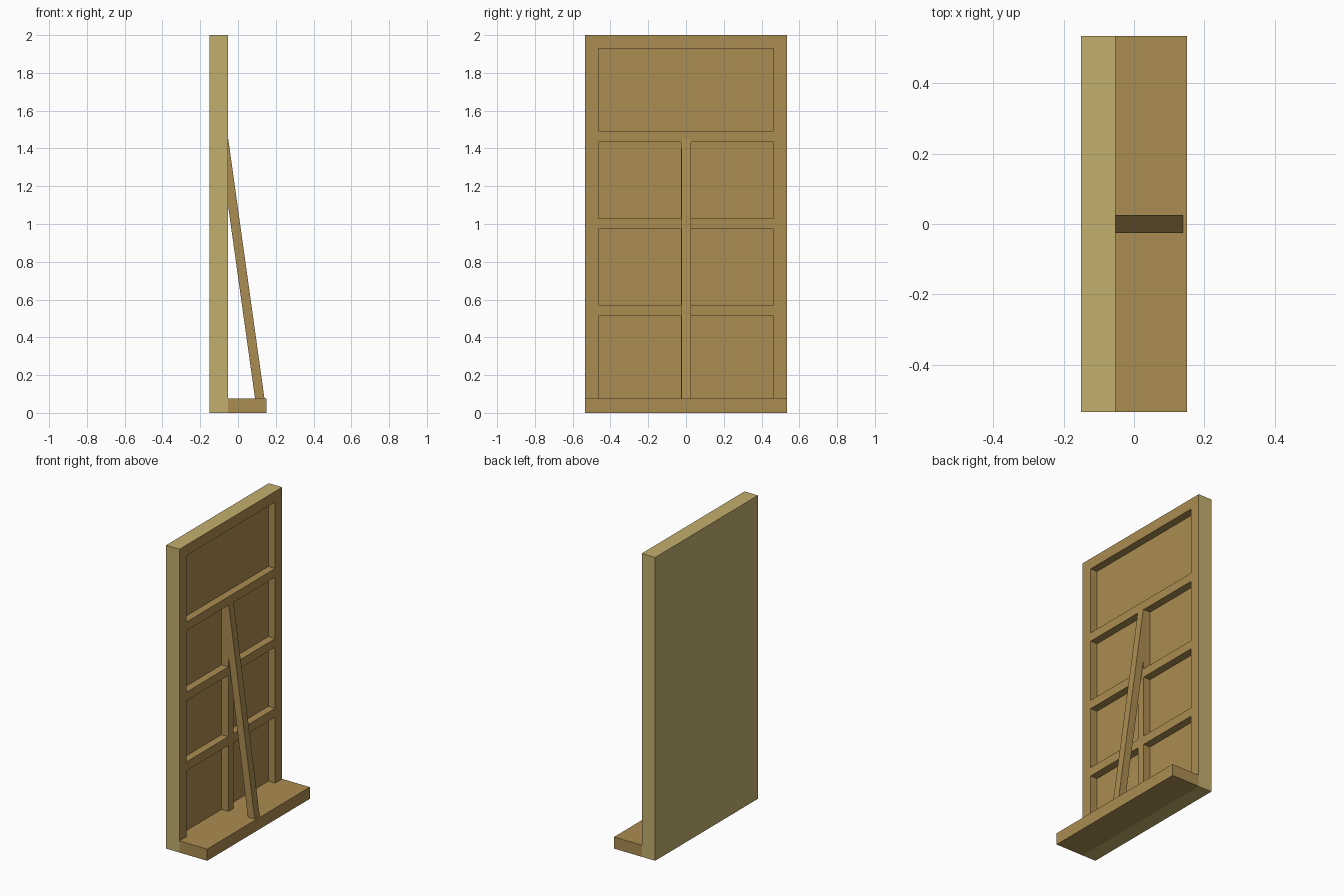
import bpy, bmesh

if "Cube" in bpy.data.objects:
    bpy.data.objects.remove(bpy.data.objects["Cube"])


def material(name, rgb):
    m = bpy.data.materials.new(name)
    m.diffuse_color = (*rgb, 1)
    m.use_nodes = True
    m.node_tree.nodes["Principled BSDF"].inputs["Base Color"].default_value = m.diffuse_color
    return m


pale = material("pale wood", (0.54, 0.43, 0.155))
brown = material("brown wood", (0.41, 0.265, 0.082))


def finish(name, bm, *mats):
    bmesh.ops.recalc_face_normals(bm, faces=bm.faces)
    mesh = bpy.data.meshes.new(name)
    bm.to_mesh(mesh)
    bm.free()
    for m in mats:
        mesh.materials.append(m)
    ob = bpy.data.objects.new(name, mesh)
    bpy.context.collection.objects.link(ob)
    return ob


def add_box(bm, lo, hi):
    verts = bmesh.ops.create_cube(bm, size=1)["verts"]
    for v in verts:
        v.co = [(a + b) / 2 + c * (b - a) for a, b, c in zip(lo, hi, v.co)]


X_BACK, X_FACE, X_FRONT = -0.15, -0.052, 0.15
HALF, BASE_H, RECESS = 0.535, 0.077, 0.05

# Upright panel
bm = bmesh.new()
add_box(bm, (X_BACK, -HALF, 0), (X_FACE, HALF, 2))
panel = finish("panel", bm, pale, brown)

# Recessed bays: one wide at the top, three pairs below
bm = bmesh.new()
bays = [(-0.462, 0.462, 1.492, 1.93)]
for z0, z1 in ((BASE_H, 0.512), (0.57, 0.973), (1.03, 1.435)):
    bays += [(-0.462, -0.027, z0, z1), (0.027, 0.462, z0, z1)]
for y0, y1, z0, z1 in bays:
    add_box(bm, (X_FACE - RECESS, y0, z0), (X_FACE + 0.05, y1, z1))
cutter = finish("bay_cutter", bm)
cutter.hide_render = True

cut = panel.modifiers.new("bays", "BOOLEAN")
cut.operation, cut.solver, cut.object = "DIFFERENCE", "EXACT", cutter
bpy.context.view_layer.objects.active = panel
bpy.ops.object.modifier_apply(modifier=cut.name)
bpy.data.objects.remove(cutter)

# Framed side is brown, the outer edges and back stay pale
for p in panel.data.polygons:
    c = p.center
    outer = (c.x < X_BACK + 0.001 or abs(c.y) > HALF - 0.001
             or c.z < 0.001 or c.z > 1.999)
    p.material_index = 0 if outer else 1

# Foot board
bm = bmesh.new()
add_box(bm, (X_FACE, -HALF, 0), (X_FRONT, HALF, BASE_H))
finish("foot_board", bm, brown)

# Slanted brace from the centre stile to the foot board
bm = bmesh.new()
profile = [(X_FACE, 1.453), (X_FACE, 1.093), (0.09, BASE_H), (0.14, BASE_H)]
face = bm.faces.new([bm.verts.new((x, -0.025, z)) for x, z in profile])
ext = bmesh.ops.extrude_face_region(bm, geom=[face])["geom"]
bmesh.ops.translate(bm, vec=(0, 0.051, 0),
                    verts=[g for g in ext if isinstance(g, bmesh.types.BMVert)])
finish("brace", bm, brown)
